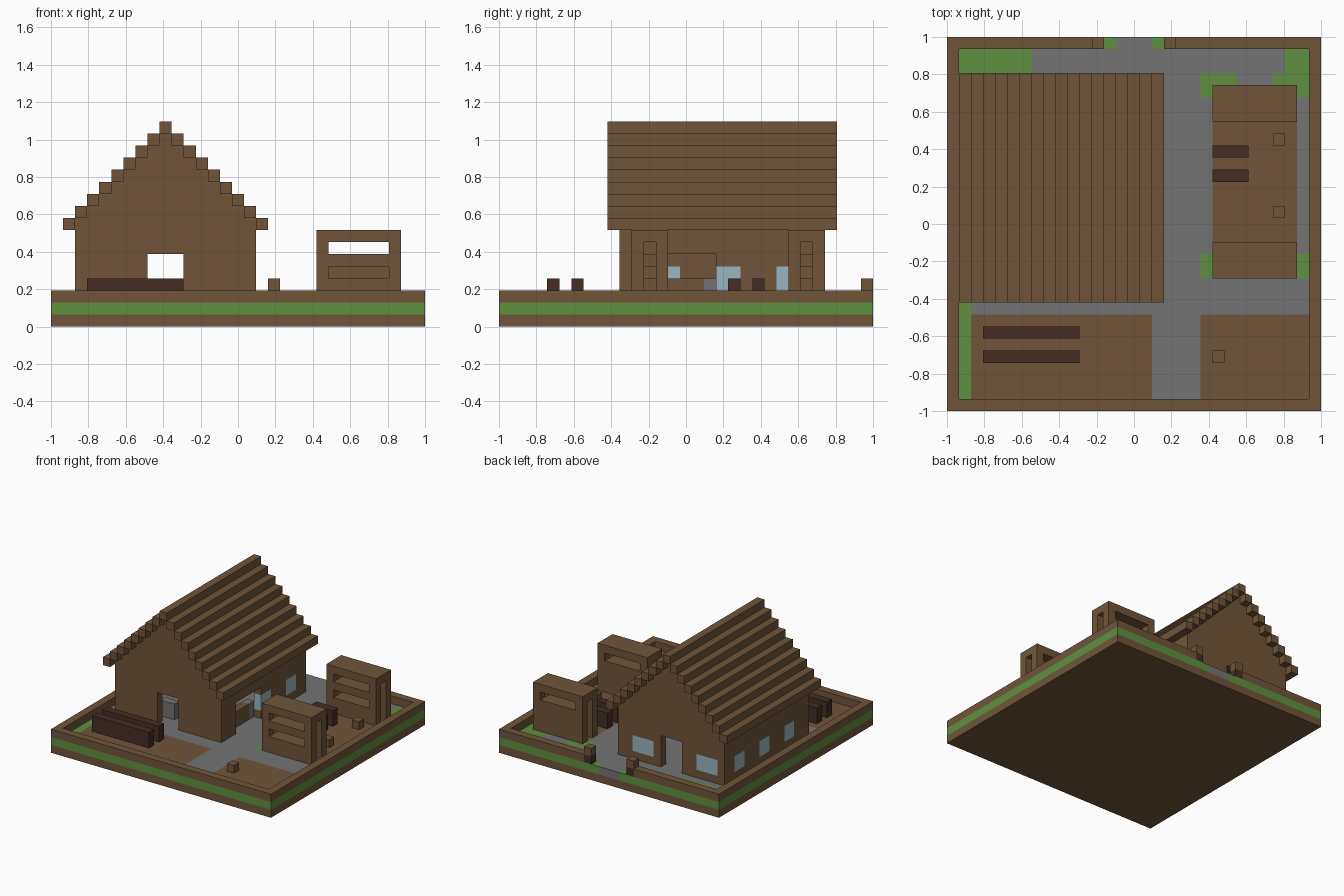
import bpy
import bmesh

cube = bpy.data.objects.get("Cube")
if cube:
    bpy.data.objects.remove(cube, do_unlink=True)

N = 31            # cells along each side
U = 2 / N         # cell size


def material(name, rgb):
    m = bpy.data.materials.new(name)
    m.use_nodes = True
    m.diffuse_color = (*rgb, 1)
    m.node_tree.nodes["Principled BSDF"].inputs["Base Color"].default_value = (*rgb, 1)
    return m


WOOD = material("brown wood", (0.162, 0.091, 0.042))
GRASS = material("grass green", (0.112, 0.28, 0.05))
STONE = material("path grey", (0.178, 0.172, 0.178))
DARK = material("dark wood", (0.058, 0.027, 0.018))
GLASS = material("pale blue glass", (0.328, 0.468, 0.527))


def box(x0, x1, y0, y1, z0, z1):
    """Set of cells filling a box."""
    return {(x, y, z) for x in range(x0, x1)
            for y in range(y0, y1) for z in range(z0, z1)}


def finish(name, bm, mats):
    me = bpy.data.meshes.new(name)
    bm.to_mesh(me)
    bm.free()
    for m in mats:
        me.materials.append(m)
    ob = bpy.data.objects.new(name, me)
    bpy.context.collection.objects.link(ob)
    return ob


def blocks(name, cells, mat):
    """Mesh of the exposed faces of a set of cells."""
    bm = bmesh.new()
    verts = {}

    def vert(p):
        if p not in verts:
            verts[p] = bm.verts.new((p[0] * U - 1, p[1] * U - 1, p[2] * U))
        return verts[p]

    for c in sorted(cells):
        for axis in range(3):
            a, b = (axis + 1) % 3, (axis + 2) % 3
            for side in (0, 1):
                near = list(c)
                near[axis] += 2 * side - 1
                if tuple(near) in cells:
                    continue
                loop = []
                for da, db in ((0, 0), (1, 0), (1, 1), (0, 1)):
                    p = list(c)
                    p[axis] += side
                    p[a] += da
                    p[b] += db
                    loop.append(vert(tuple(p)))
                bm.faces.new(loop if side else loop[::-1])
    return finish(name, bm, [mat])


# Ground: one tiled surface with a skirt, tiles coloured by region
GROUND_AREAS = [  # material index, x range, y range; later areas win
    (2, 2, 17, 1, 8), (2, 21, 30, 1, 8),          # earth yards
    (0, 1, 2, 1, 9), (0, 1, 7, 28, 30),           # grass by the house
    (0, 28, 30, 26, 30), (0, 27, 28, 27, 28),     # grass by the stalls
    (0, 21, 24, 26, 28), (0, 21, 22, 11, 13), (0, 29, 30, 11, 13),
    (0, 13, 14, 30, 31), (0, 17, 18, 30, 31),     # grass beside the gate
    (2, 22, 29, 11, 27),                          # market floor
]


def ground_colour(x, y):
    index = 1
    for m, x0, x1, y0, y1 in GROUND_AREAS:
        if x0 <= x < x1 and y0 <= y < y1:
            index = m
    return index


bm = bmesh.new()
bmesh.ops.create_grid(bm, x_segments=N, y_segments=N, size=1)
for v in bm.verts:
    v.co.z = 2 * U
for f in bm.faces:
    c = f.calc_center_median()
    f.material_index = ground_colour((c.x + 1) / U, (c.y + 1) / U)
border = [e for e in bm.edges if e.is_boundary]
skirt = bmesh.ops.extrude_edge_only(bm, edges=border)["geom"]
for v in skirt:
    if isinstance(v, bmesh.types.BMVert):
        v.co.z = U
for f in skirt:
    if isinstance(f, bmesh.types.BMFace):
        c = f.calc_center_median()
        f.material_index = 1 if c.y > 0.99 and abs(c.x) < 1.5 * U else 0
bmesh.ops.recalc_face_normals(bm, faces=bm.faces)
finish("ground", bm, [GRASS, STONE, WOOD])

# Base slab and low border wall with a gate gap at the back
blocks("base_slab", box(0, N, 0, N, 0, 1), WOOD)
rim = box(0, N, 0, N, 2, 3) - box(1, 30, 1, 30, 2, 3) - box(12, 19, 30, 31, 2, 3)
blocks("border_wall", rim, WOOD)
for side, x in (("right", 12), ("left", 18)):
    blocks(f"gate_post_{side}", box(x, x + 1, 30, 31, 2, 3), DARK)
    blocks(f"gate_cap_{side}", box(x, x + 1, 30, 31, 3, 4), WOOD)

# House walls, gables and openings
walls = box(2, 17, 10, 27, 2, 8) - box(3, 16, 11, 26, 2, 8)
for k in range(8):
    for y in (10, 26):
        walls |= box(2 + k, 17 - k, y, y + 1, 8 + k, 9 + k)
doors = box(8, 11, 10, 27, 2, 6) | box(16, 17, 13, 18, 2, 6)
windows = box(3, 6, 26, 27, 3, 5) | box(12, 15, 26, 27, 3, 5)
for y in (13, 18, 23):
    windows |= box(2, 3, y, y + 2, 3, 5)
    if y != 13:
        windows |= box(16, 17, y, y + 2, 3, 5)
blocks("house_walls", walls - doors - windows, WOOD)
blocks("house_windows", windows, GLASS)

# Stepped roof
roof = set()
for k in range(9):
    for x in (1 + k, 17 - k):
        roof |= box(x, x + 1, 9, 28, 8 + k, 9 + k)
blocks("stepped_roof", roof, WOOD)

# Furniture inside the house
blocks("house_counter", box(15, 16, 14, 17, 2, 4), WOOD)
blocks("counter_stone", box(15, 16, 17, 18, 2, 4), STONE)
blocks("hearth_stone", box(7, 9, 12, 13, 2, 4), STONE)

# Market stalls: frame, open front, side slots, back slot, shelf and counter
for name, y in (("front_stall", 11), ("back_stall", 24)):
    frame = box(22, 29, y, y + 3, 2, 8)
    frame -= box(23, 28, y, y + 2, 2, 7)          # open front
    frame -= box(22, 29, y + 1, y + 2, 2, 7)      # side slots
    frame -= box(23, 28, y + 2, y + 3, 6, 7)      # back slot
    frame |= box(23, 28, y, y + 2, 5, 6)          # shelf
    frame |= box(23, 28, y, y + 2, 2, 4)          # counter
    blocks(name, frame, WOOD)

# Benches and stools
for i, y in enumerate((4, 6)):
    blocks(f"yard_bench_{i + 1}", box(3, 11, y, y + 1, 2, 4), DARK)
for i, y in enumerate((19, 21)):
    blocks(f"market_bench_{i + 1}", box(22, 25, y, y + 1, 2, 4), DARK)
for i, (x, y) in enumerate(((22, 4), (27, 16), (27, 22))):
    blocks(f"stool_{i + 1}", box(x, x + 1, y, y + 1, 2, 3), WOOD)
